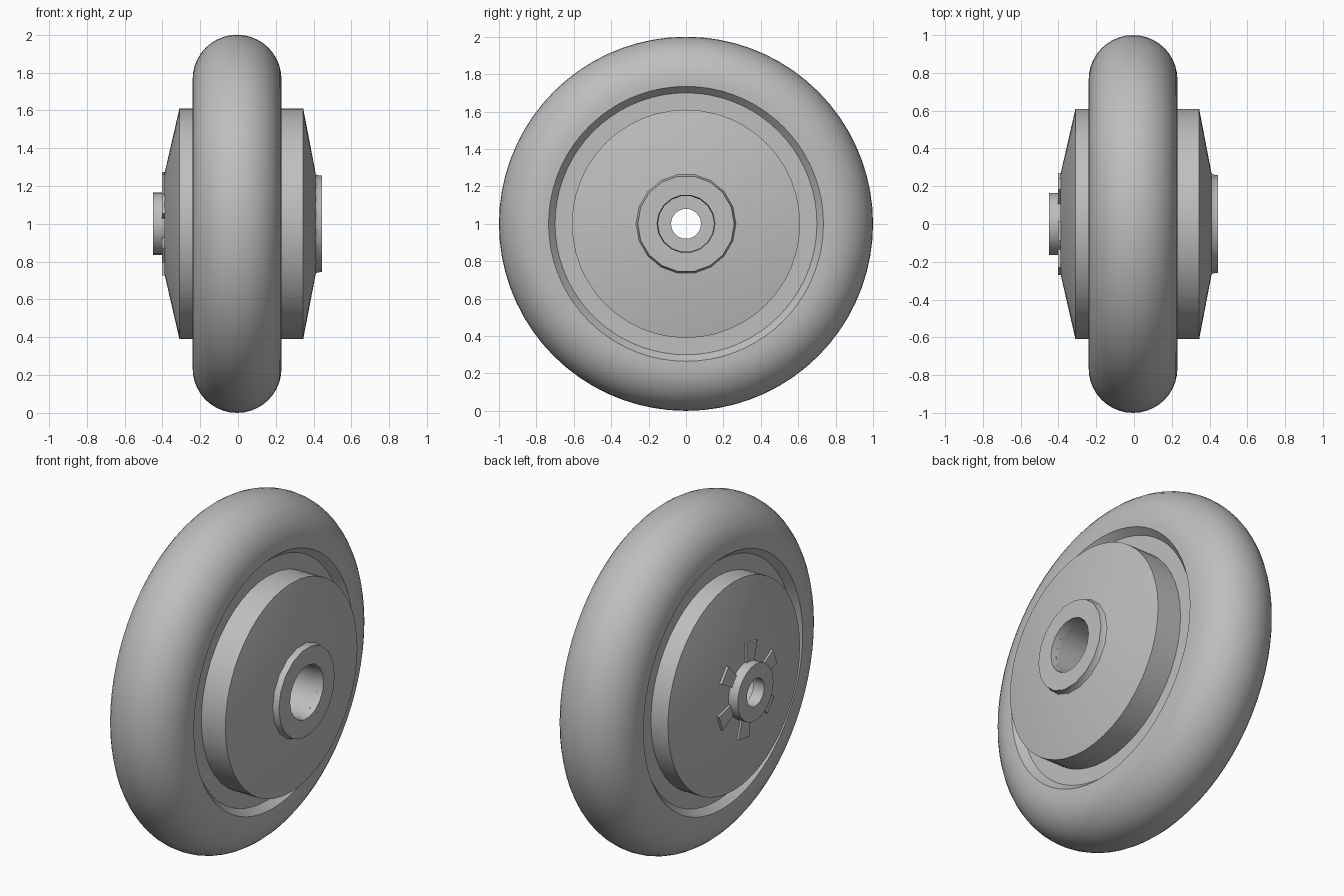
import bpy, bmesh
from math import pi, sin, cos, radians

cube = bpy.data.objects.get("Cube")
if cube:
    bpy.data.objects.remove(cube, do_unlink=True)

grey = bpy.data.materials.new("plain_grey")
grey.use_nodes = True
color = (0.52, 0.52, 0.52, 1)
grey.diffuse_color = color
grey.node_tree.nodes["Principled BSDF"].inputs["Base Color"].default_value = color


def finish(bm, name):
    bmesh.ops.recalc_face_normals(bm, faces=bm.faces)
    mesh = bpy.data.meshes.new(name)
    bm.to_mesh(mesh)
    bm.free()
    mesh.materials.append(grey)
    obj = bpy.data.objects.new(name, mesh)
    obj.location.z = 1
    bpy.context.collection.objects.link(obj)
    bpy.ops.object.select_all(action="DESELECT")
    obj.select_set(True)
    bpy.context.view_layer.objects.active = obj
    bpy.ops.object.shade_smooth_by_angle(angle=radians(32))
    return obj


def lathe(name, profile, sides):
    """Revolve a closed (x, radius) profile about the x axis."""
    bm = bmesh.new()
    rings = []
    for i in range(sides):
        a = 2 * pi * i / sides
        rings.append([bm.verts.new((x, r * cos(a), r * sin(a))) for x, r in profile])
    n = len(profile)
    for i in range(sides):
        p, q = rings[i], rings[(i + 1) % sides]
        for j in range(n):
            k = (j + 1) % n
            bm.faces.new((p[j], p[k], q[k], q[j]))
    return finish(bm, name)


# Tyre: rounded tread, straight sidewalls, sloped inner lip
half, mid = 0.235, -0.005
tread = [(mid + half * cos(pi * i / 20), 1 - half + half * sin(pi * i / 20))
         for i in range(21)]
lathe("tyre", [(0.19, 0.6), (0.19, 0.7), (0.23, 0.735)] + tread +
      [(-0.24, 0.735), (-0.2, 0.7), (-0.2, 0.6)], 72)

# Drum with shallow cones on both sides and an open bore
lathe("hub_drum", [(-0.39, 0.15), (-0.39, 0.26), (-0.31, 0.61), (0.345, 0.61),
                   (0.412, 0.26), (0.412, 0.15)], 48)

# Bearing collar on the left side
lathe("left_collar", [(0.40, 0.15), (0.40, 0.275), (0.418, 0.262),
                      (0.445, 0.258), (0.445, 0.155)], 18)

# Axle boss on the right side, with a narrow hole
lathe("right_boss", [(-0.38, 0.08), (-0.38, 0.165), (-0.45, 0.165), (-0.45, 0.08)], 24)

# Six flared locking tabs around the boss
bm = bmesh.new()
outline = [(0.15, -0.033), (0.27, -0.05), (0.27, 0.05), (0.15, 0.033)]
for i in range(6):
    a = radians(22 + 60 * i)
    front, back = ([bm.verts.new((x, -(r * cos(a) - w * sin(a)), r * sin(a) + w * cos(a)))
                    for r, w in outline] for x in (-0.402, -0.38))
    bm.faces.new(front)
    bm.faces.new(back)
    for j in range(4):
        k = (j + 1) % 4
        bm.faces.new((front[j], front[k], back[k], back[j]))
finish(bm, "locking_tabs")
